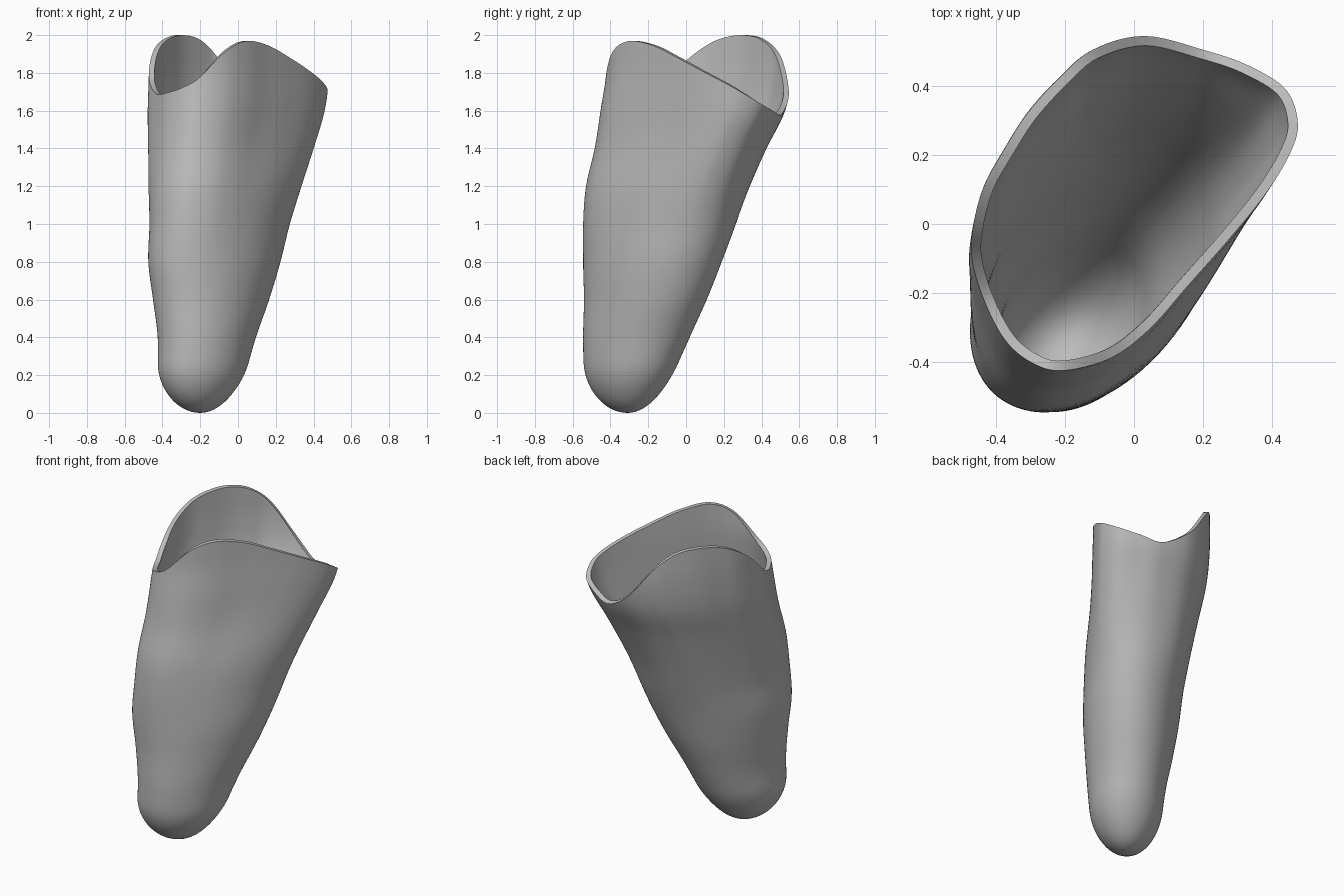
import bpy, bmesh, math
from mathutils import Vector

cube = bpy.data.objects.get("Cube")
if cube:
    bpy.data.objects.remove(cube, do_unlink=True)

SEGMENTS = 132      # columns around the shell
DOME_RINGS = 14     # rings in the rounded closed end
WALL_RINGS = 40     # rings from the closed end up to the rim
DOME_TOP = 0.27
STEP = 0.2          # height between the extents below
WALL = 0.029
TIP = Vector((-0.2, -0.31))

# Wavy rim: x, y and height, going anticlockwise
RIM = [Vector(p) for p in (
    (0.475, 0.29, 1.70), (0.44, 0.39, 1.64), (0.33, 0.46, 1.6), (0.2, 0.505, 1.58),
    (0.03, 0.545, 1.69), (-0.12, 0.505, 1.88), (-0.22, 0.42, 1.975), (-0.31, 0.32, 2.0),
    (-0.38, 0.21, 1.985), (-0.435, 0.11, 1.94), (-0.465, 0, 1.86), (-0.47, -0.1, 1.76),
    (-0.435, -0.22, 1.69), (-0.375, -0.335, 1.695), (-0.3, -0.4, 1.72), (-0.21, -0.425, 1.77),
    (-0.07, -0.39, 1.91), (0.045, -0.305, 1.968), (0.16, -0.175, 1.945), (0.275, -0.045, 1.88),
    (0.38, 0.085, 1.81), (0.45, 0.2, 1.75))]

# Section extents from the ground upward: left, right, front, back
EXTENTS = [Vector(e) for e in (
    (-0.42, 0, -0.53, -0.11), (-0.425, 0.04, -0.54, -0.065),
    (-0.425, 0.095, -0.545, 0.02), (-0.45, 0.165, -0.54, 0.11),
    (-0.475, 0.225, -0.545, 0.19), (-0.47, 0.275, -0.545, 0.27), (-0.475, 0.335, -0.53, 0.34),
    (-0.476, 0.395, -0.485, 0.415), (-0.478, 0.45, -0.455, 0.505),
    (-0.472, 0.475, -0.425, 0.545), (-0.472, 0.475, -0.425, 0.545))]


def spline(points, t, closed):
    """Smooth curve through evenly spaced points."""
    n = len(points)
    i = math.floor(t)
    f = t - i
    pick = (lambda k: points[k % n]) if closed else (lambda k: points[max(0, min(n - 1, k))])
    a, b, c, d = (pick(i + k) for k in (-1, 0, 1, 2))
    return b + 0.5 * f * ((c - a) + f * ((2 * a - 5 * b + 4 * c - d) + f * (3 * (b - c) + d - a)))


def smoothstep(low, high, value):
    t = max(0, min(1, (value - low) / (high - low)))
    return t * t * (3 - 2 * t)


def box_at(z):
    """Centre and half size of the section at a height."""
    e = spline(EXTENTS, z / STEP, False)
    return Vector((e[0] + e[1], e[2] + e[3])) / 2, Vector((e[1] - e[0], e[3] - e[2])) / 2


TOP_CENTRE, TOP_HALF = box_at(2.0)


def section_point(rim, z):
    """Slanted oval low down, blending into the rim outline higher up."""
    shape = Vector(((rim.x - TOP_CENTRE.x) / TOP_HALF.x, (rim.y - TOP_CENTRE.y) / TOP_HALF.y))
    d = shape.normalized()
    slant = 0.2 + 0.2 * smoothstep(0, 1, z)
    oval = d * math.sqrt((1 - slant ** 2) / (1 - 2 * slant * d.x * d.y))
    p = oval.lerp(shape, smoothstep(0.7, 1.6, z))
    centre, half = box_at(z)
    return Vector((centre.x + p.x * half.x, centre.y + p.y * half.y))


def wall_point(rim, z):
    """Section rounded off at the closed end and led exactly into the rim."""
    p = section_point(rim, z)
    p += (rim.xy - section_point(rim, rim.z)) * smoothstep(1.0, rim.z, z)
    dome = max(0, 1 - z / DOME_TOP)
    return TIP.lerp(p, math.sqrt(1 - dome ** 2))


# Shell surface
bm = bmesh.new()
tip = bm.verts.new((TIP.x, TIP.y, 0))
columns = []
for i in range(SEGMENTS):
    rim = spline(RIM, i * len(RIM) / SEGMENTS, True)
    heights = [DOME_TOP * (1 - math.cos(math.pi / 2 * k / DOME_RINGS))
               for k in range(1, DOME_RINGS + 1)]
    heights += [DOME_TOP + (rim.z - DOME_TOP) * k / WALL_RINGS
                for k in range(1, WALL_RINGS + 1)]
    columns.append([bm.verts.new((*wall_point(rim, z), z)) for z in heights])

for i, here in enumerate(columns):
    after = columns[(i + 1) % SEGMENTS]
    bm.faces.new((tip, after[0], here[0]))
    for k in range(len(here) - 1):
        bm.faces.new((here[k], after[k], after[k + 1], here[k + 1]))

mesh = bpy.data.meshes.new("socket_shell")
bm.to_mesh(mesh)
bm.free()
shell = bpy.data.objects.new("socket_shell", mesh)
bpy.context.collection.objects.link(shell)

# Plain grey material
grey = bpy.data.materials.new("plain_grey")
grey.use_nodes = True
colour = (0.5, 0.5, 0.5, 1)
grey.diffuse_color = colour
grey.node_tree.nodes["Principled BSDF"].inputs["Base Color"].default_value = colour
mesh.materials.append(grey)

# Wall thickness, grown inward
thickness = shell.modifiers.new("wall", "SOLIDIFY")
thickness.thickness = WALL
thickness.offset = -1
bpy.context.view_layer.objects.active = shell
shell.select_set(True)
bpy.ops.object.modifier_apply(modifier="wall")
bpy.ops.object.shade_smooth_by_angle(angle=math.radians(40))
